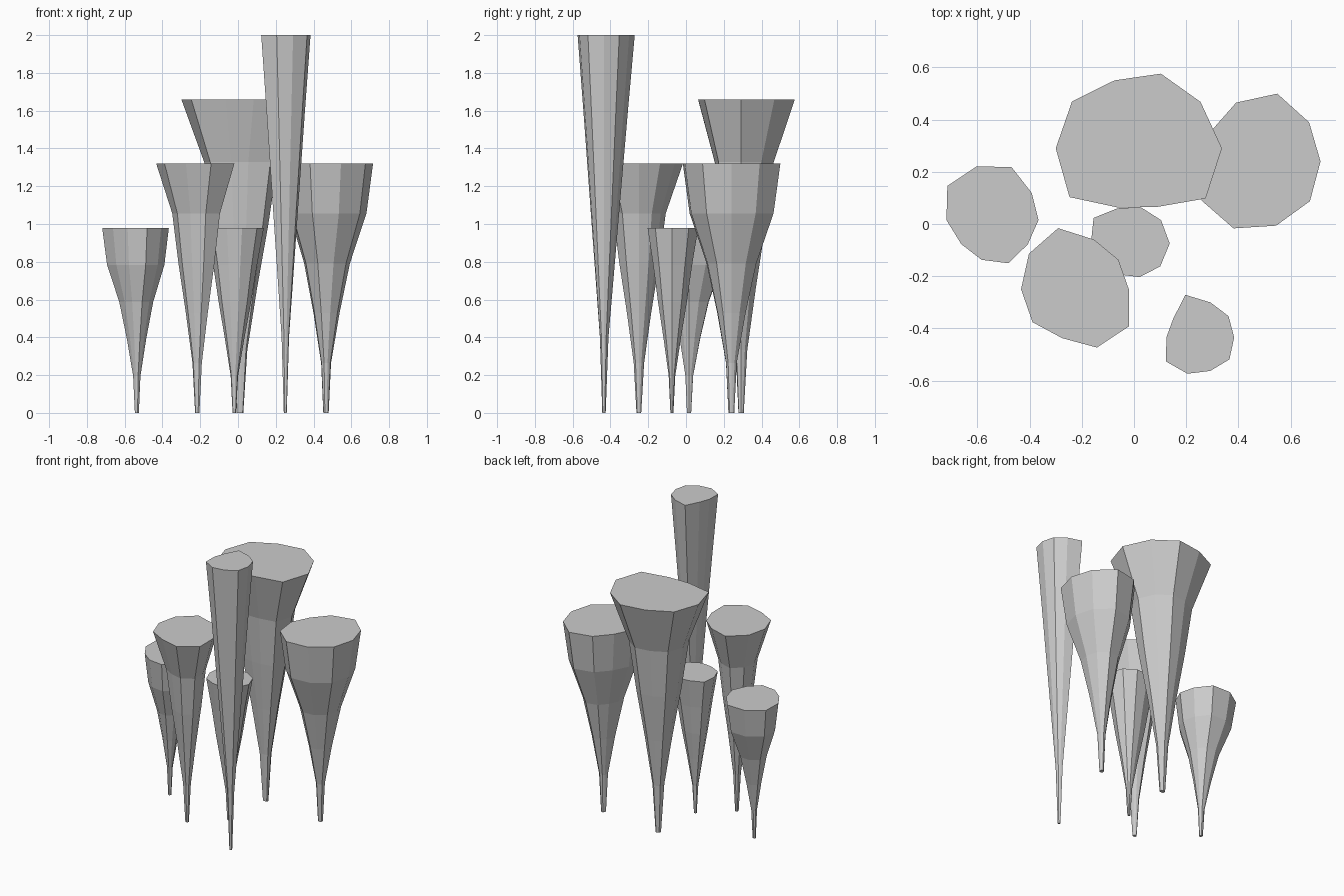
import bpy, math

if "Cube" in bpy.data.objects:
    bpy.data.objects.remove(bpy.data.objects["Cube"])

# Stepped width profiles from foot to rim, as a fraction of the rim radius
FLARED = (0.055, 0.12, 0.28, 0.46, 0.61, 1.0)
BULBOUS = (0.06, 0.11, 0.29, 0.51, 0.86, 1.0)
EVEN = (0.06, 0.13, 0.34, 0.57, 0.77, 1.0)
SLENDER = (0.06, 0.15, 0.36, 0.57, 0.78, 1.0)


def funnel(name, x, y, height, profile, radii):
    """Loft an irregular ten-sided outline upwards and cap both ends."""
    n = len(radii)
    verts = []
    for level, scale in enumerate(profile):
        z = height * level / (len(profile) - 1)
        for k, r in enumerate(radii):
            a = math.tau * k / n
            verts.append((x + r * scale * math.cos(a), y + r * scale * math.sin(a), z))
    faces = [(b + k, b + (k + 1) % n, b + n + (k + 1) % n, b + n + k)
             for b in range(0, n * (len(profile) - 1), n) for k in range(n)]
    faces.append(tuple(reversed(range(n))))
    faces.append(tuple(range(len(verts) - n, len(verts))))
    mesh = bpy.data.meshes.new(name)
    mesh.from_pydata(verts, [], faces)
    obj = bpy.data.objects.new(name, mesh)
    bpy.context.collection.objects.link(obj)


# Rim radii run counter-clockwise from +x
funnel("back_wide_funnel", 0.01, 0.29, 1.66, FLARED,
       (.327, .303, .301, .274, .306, .31, .318, .238, .237, .327))
funnel("right_funnel", 0.465, 0.24, 1.32, BULBOUS,
       (.25, .255, .273, .237, .205, .225, .255, .27, .259, .259))
funnel("left_funnel", -0.535, 0.015, 0.98, BULBOUS,
       (.169, .177, .213, .217, .223, .184, .157, .16, .174, .158))
funnel("front_left_funnel", -0.215, -0.25, 1.32, FLARED,
       (.195, .192, .2, .246, .232, .218, .215, .197, .235, .242))
funnel("centre_small_funnel", -0.02, -0.075, 0.98, EVEN,
       (.157, .153, .147, .142, .167, .145, .14, .125, .135, .149))
funnel("front_tall_funnel", 0.25, -0.435, 2.0, SLENDER,
       (.134, .139, .141, .172, .123, .126, .157, .146, .135, .143))
